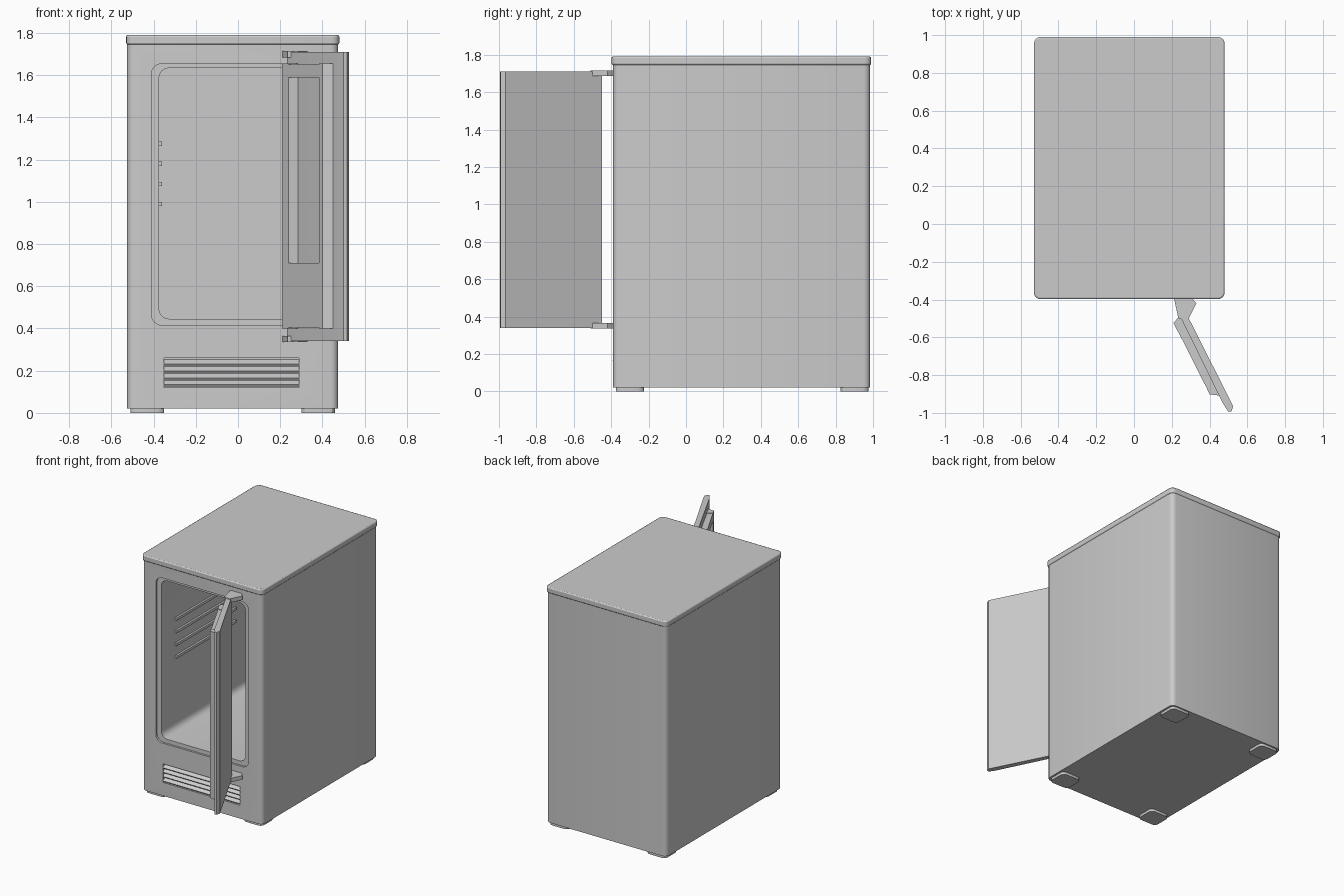
import bpy, bmesh, math
from mathutils import Matrix, Vector

if "Cube" in bpy.data.objects:
    bpy.data.objects.remove(bpy.data.objects["Cube"])


def make(name, bm, mat=None):
    bmesh.ops.recalc_face_normals(bm, faces=bm.faces)
    me = bpy.data.meshes.new(name)
    if mat:
        bm.transform(mat)
    bm.to_mesh(me)
    bm.free()
    ob = bpy.data.objects.new(name, me)
    bpy.context.collection.objects.link(ob)
    return ob


def prism(name, pts, lo, hi, axis='Z', mat=None):
    """Extrude a 2D outline along Z (xy outline) or Y (xz outline)."""
    bm = bmesh.new()
    place = (lambda p, t: (p[0], p[1], t)) if axis == 'Z' else (lambda p, t: (p[0], t, p[1]))
    a = [bm.verts.new(place(p, lo)) for p in pts]
    b = [bm.verts.new(place(p, hi)) for p in pts]
    bm.faces.new(a)
    bm.faces.new(b[::-1])
    for i in range(len(pts)):
        j = (i + 1) % len(pts)
        bm.faces.new((a[i], a[j], b[j], b[i]))
    return make(name, bm, mat)


def round_rect(x0, x1, y0, y1, r, n=4):
    pts = []
    for k, (cx, cy) in enumerate([(x1 - r, y1 - r), (x0 + r, y1 - r),
                                  (x0 + r, y0 + r), (x1 - r, y0 + r)]):
        for i in range(n + 1):
            t = math.pi / 2 * (k + i / n)
            pts.append((cx + r * math.cos(t), cy + r * math.sin(t)))
    return pts


def rect(x0, x1, y0, y1):
    return [(x0, y0), (x1, y0), (x1, y1), (x0, y1)]


def bevel(ob, width, segments=1):
    m = ob.modifiers.new("bevel", 'BEVEL')
    m.width, m.segments, m.limit_method = width, segments, 'ANGLE'
    m.angle_limit = math.radians(40)


def cut(ob, cutter):
    m = ob.modifiers.new("cut", 'BOOLEAN')
    m.operation, m.solver, m.object = 'DIFFERENCE', 'EXACT', cutter
    bpy.context.view_layer.objects.active = ob
    bpy.ops.object.modifier_apply(modifier=m.name)
    bpy.data.objects.remove(cutter, do_unlink=True)


# Cabinet shell with stepped opening, deep chamber and vent pocket
FRONT, BACK = -0.39, 0.985
cabinet = prism("cabinet", round_rect(-0.525, 0.475, FRONT, BACK, 0.035), 0.02, 1.75)
cut(cabinet, prism("opening_step", round_rect(-0.41, 0.36, 0.415, 1.655, 0.05), -0.5, FRONT + 0.015, 'Y'))
cut(cabinet, prism("chamber", round_rect(-0.375, 0.325, 0.445, 1.635, 0.05), -0.5, 0.78, 'Y'))
cut(cabinet, prism("vent_pocket", rect(-0.35, 0.29, 0.12, 0.26), -0.5, FRONT + 0.035, 'Y'))

# Top cover with a small overhang
top_cover = prism("top_cover", round_rect(-0.53, 0.48, FRONT - 0.008, 0.99, 0.035), 1.745, 1.79)
bevel(top_cover, 0.008, 2)

# Slanted vent louvres
for i in range(4):
    z = 0.14 + i * 0.033
    bm = bmesh.new()
    bmesh.ops.create_cube(bm, size=1)
    make(f"vent_louvre_{i + 1}", bm, Matrix.Translation((-0.03, FRONT + 0.015, z))
         @ Matrix.Rotation(math.radians(35), 4, 'X') @ Matrix.Diagonal((0.64, 0.036, 0.009, 1)))

# Shelf rails on the chamber walls
for side, x0, x1 in (("left", -0.38, -0.36), ("right", 0.31, 0.33)):
    for i in range(4):
        z = 0.98 + i * 0.095
        prism(f"{side}_rail_{i + 1}", rect(x0, x1, -0.21, 0.5), z, z + 0.02)

# Low corner feet
for nx, x in (("left", -0.43), ("right", 0.38)):
    for ny, y in (("front", -0.30), ("back", 0.90)):
        prism(f"{ny}_{nx}_foot", round_rect(x - 0.08, x + 0.08, y - 0.075, y + 0.075, 0.03, 3), 0, 0.025)

# Door axes: u runs from hinge to free edge, v points to the inner face
u, v = Vector((0.451, -0.892, 0)), Vector((-0.892, -0.451, 0))
DOOR = Matrix.Translation((0.265, -0.45, 0)) @ Matrix((
    (u.x, v.x, 0, 0), (u.y, v.y, 0, 0), (0, 0, 1, 0), (0, 0, 0, 1)))

# Outer door panel with a chamfered free edge
prism("door_panel", [(0, 0), (0.577, 0), (0.597, 0.02), (0.592, 0.036), (0.54, 0.042), (0, 0.036)],
      0.34, 1.71, mat=DOOR)

# Raised inner liner: two sloped stiles, a top rail and a bottom tray
prism("door_hinge_stile", [(0.02, 0.03), (0.04, 0.083), (0.105, 0.083), (0.12, 0.03)], 0.40, 1.655, mat=DOOR)
prism("door_free_stile", [(0.42, 0.03), (0.43, 0.083), (0.465, 0.083), (0.50, 0.03)], 0.40, 1.655, mat=DOOR)
prism("door_top_rail", rect(0.08, 0.44, 0.03, 0.082), 1.59, 1.65, mat=DOOR)
prism("door_bottom_tray", rect(0.08, 0.44, 0.03, 0.081), 0.405, 0.71, mat=DOOR)

# Hinge plates joining door and cabinet
for name, z in (("lower_hinge", 0.335), ("upper_hinge", 1.685)):
    prism(name, [(0.21, -0.385), (0.30, -0.385), (0.33, -0.42), (0.285, -0.51), (0.235, -0.50)], z, z + 0.03)

# Smooth the rounded corners, keep hard edges
for ob in bpy.data.objects:
    ob.select_set(True)
bpy.context.view_layer.objects.active = cabinet
bpy.ops.object.shade_smooth_by_angle(angle=math.radians(30))
